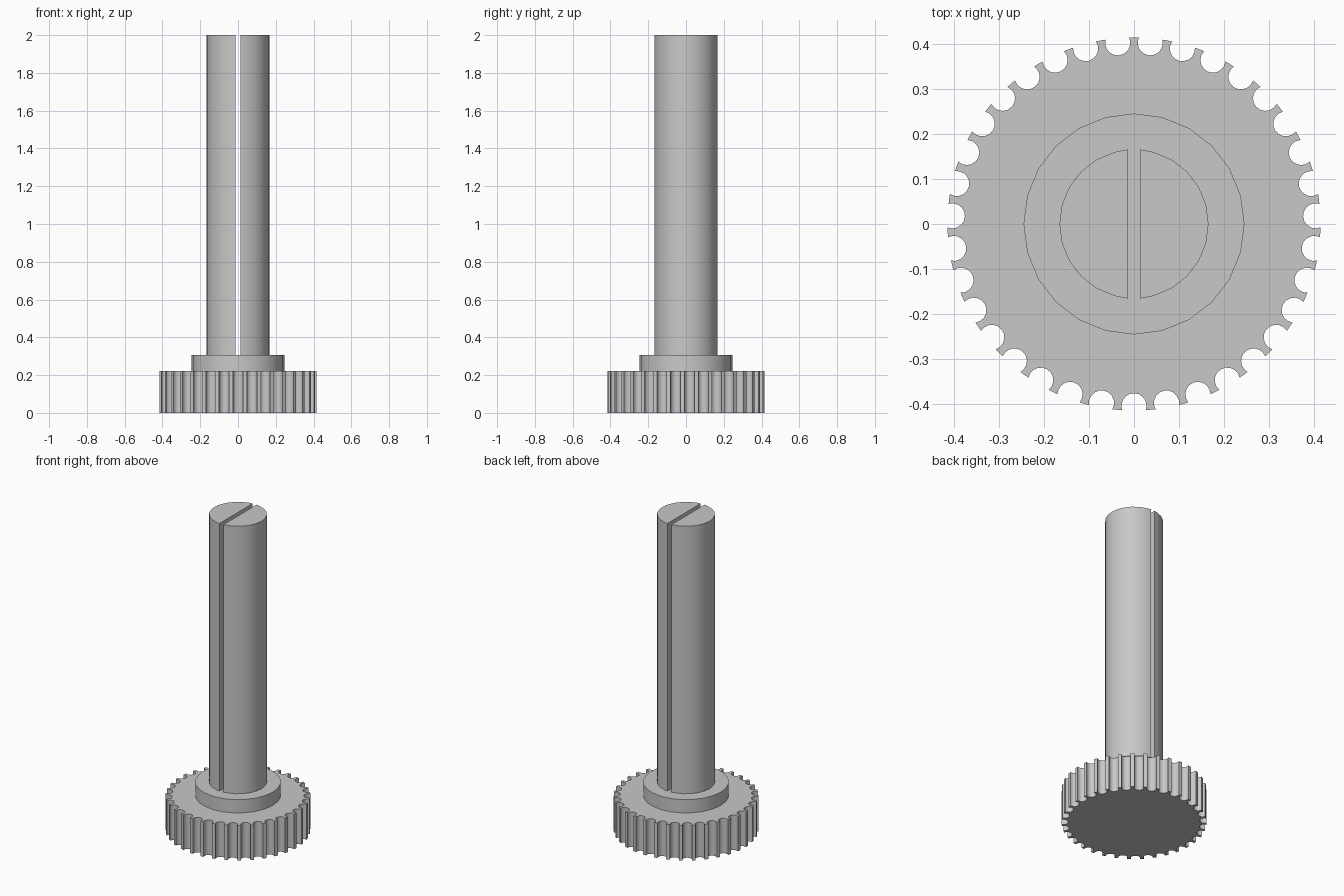
import bpy
import bmesh
from math import cos, sin, pi, radians

cube = bpy.data.objects.get("Cube")
if cube:
    bpy.data.objects.remove(cube, do_unlink=True)

steel = bpy.data.materials.new("light grey")
steel.use_nodes = True
grey = (0.58, 0.58, 0.58, 1)
steel.diffuse_color = grey
steel.node_tree.nodes["Principled BSDF"].inputs["Base Color"].default_value = grey


def prism(name, outline, z0, z1):
    """Extrude a flat outline upwards into a solid part."""
    bm = bmesh.new()
    base = bm.faces.new([bm.verts.new((x, y, z0)) for x, y in outline])
    top = bmesh.ops.extrude_face_region(bm, geom=[base], use_keep_orig=True)
    verts = [g for g in top["geom"] if isinstance(g, bmesh.types.BMVert)]
    bmesh.ops.translate(bm, verts=verts, vec=(0, 0, z1 - z0))
    bmesh.ops.recalc_face_normals(bm, faces=bm.faces)
    mesh = bpy.data.meshes.new(name)
    bm.to_mesh(mesh)
    bm.free()
    mesh.materials.append(steel)
    obj = bpy.data.objects.new(name, mesh)
    bpy.context.collection.objects.link(obj)
    bpy.ops.object.select_all(action="DESELECT")
    obj.select_set(True)
    bpy.context.view_layer.objects.active = obj
    bpy.ops.object.shade_smooth_by_angle(angle=radians(32))
    return obj


def polar(r, a):
    return r * cos(a), r * sin(a)


HEAD_TOP, COLLAR_TOP, SHAFT_TOP = 0.222, 0.306, 2.0

# Knurled head: round notches cut into the rim, one tooth pointing to the back
TEETH, NOTCH_CENTRE, NOTCH_R, STEPS = 35, 0.405, 0.028, 10
rim = []
for k in range(TEETH):
    a = pi / 2 + (k + 0.5) * 2 * pi / TEETH
    cx, cy = polar(NOTCH_CENTRE, a)
    for s in range(STEPS + 1):
        dx, dy = polar(NOTCH_R, a - radians(70 + 220 * s / STEPS))
        rim.append((cx + dx, cy + dy))
prism("knurled_head", rim, 0, HEAD_TOP)

# Collar
SIDES = 24
prism("collar", [polar(0.246, 2 * pi * i / SIDES) for i in range(SIDES)],
      HEAD_TOP, COLLAR_TOP)

# Shaft split by a full-length slot into two halves
SHAFT_R, SLOT_HALF = 0.166, 0.0138
arc = [polar(SHAFT_R, radians(d)) for d in range(-75, 76, 15)]
half = [(SLOT_HALF, -SHAFT_R)] + arc + [(SLOT_HALF, SHAFT_R)]
for name, side in (("shaft_left", 1), ("shaft_right", -1)):
    prism(name, [(side * x, y) for x, y in half], COLLAR_TOP, SHAFT_TOP)
